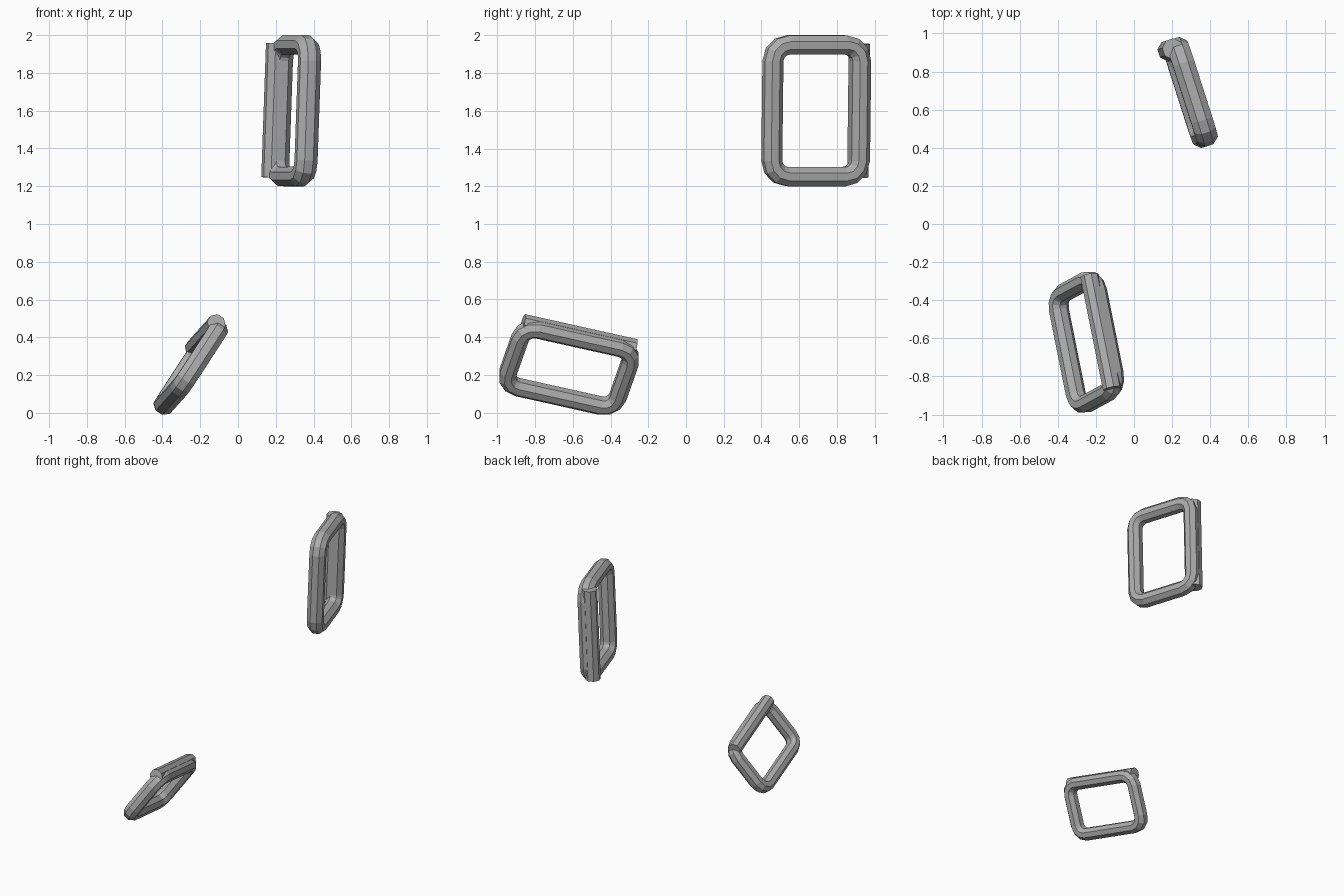
import bpy, bmesh
from math import cos, sin, pi
from mathutils import Vector, Matrix

cube = bpy.data.objects.get("Cube")
if cube:
    bpy.data.objects.remove(cube)

metal = bpy.data.materials.new("grey_metal")
metal.use_nodes = True
GREY = (0.42, 0.42, 0.42, 1)
metal.diffuse_color = GREY
metal.node_tree.nodes["Principled BSDF"].inputs["Base Color"].default_value = GREY


def octagon(width, depth):
    """Eight points with flat faces on all four sides."""
    k = 0.5 / cos(pi / 8)
    angles = [pi / 8 + i * pi / 4 for i in range(8)]
    return [(width * k * cos(a), depth * k * sin(a)) for a in angles]


def finish(name, bm, frame):
    bmesh.ops.recalc_face_normals(bm, faces=bm.faces)
    mesh = bpy.data.meshes.new(name)
    bm.to_mesh(mesh)
    bm.free()
    mesh.materials.append(metal)
    obj = bpy.data.objects.new(name, mesh)
    obj.matrix_world = frame
    bpy.context.collection.objects.link(obj)


def bridge(bm, a, b):
    for i in range(len(a)):
        j = (i + 1) % len(a)
        bm.faces.new((a[i], a[j], b[j], b[i]))


def ring(name, frame, half_x, half_y, width, depth, radius, steps=3):
    """Rounded rectangular loop swept with an octagonal section."""
    bm = bmesh.new()
    px, py = half_x - width / 2 - radius, half_y - width / 2 - radius
    loops = []
    for c, (sx, sy) in enumerate([(1, 1), (-1, 1), (-1, -1), (1, -1)]):
        for s in range(steps + 1):
            a = (c + s / steps) * pi / 2
            loops.append([bm.verts.new((sx * px + (radius + r) * cos(a),
                                        sy * py + (radius + r) * sin(a), z))
                          for r, z in octagon(width, depth)])
    for i, loop in enumerate(loops):
        bridge(bm, loop, loops[(i + 1) % len(loops)])
    finish(name, bm, frame)


def bar(name, frame, x, z, length, size):
    """Straight octagonal pin lying along the long side of a ring."""
    bm = bmesh.new()
    ends = [[bm.verts.new((x + u, y, z + w)) for u, w in octagon(size, size)]
            for y in (-length / 2, length / 2)]
    bridge(bm, *ends)
    for end in ends:
        bm.faces.new(end)
    finish(name, bm, frame)


def make_frame(centre, side, along):
    y = Vector(along).normalized()
    x = Vector(side)
    x = (x - y * x.dot(y)).normalized()
    rot = Matrix((x, y, x.cross(y))).transposed().to_4x4()
    return Matrix.Translation(centre) @ rot


# Upper upright loop and its pin
upper = make_frame((0.295, 0.69, 1.6), (-0.305, 0.952, 0), (0.035, 0.012, 1))
ring("upper_ring", upper, 0.295, 0.4, 0.102, 0.115, 0.085)
bar("upper_pin", upper, 0.245, -0.03, 0.71, 0.104)

# Lower tilted loop and its pin
lower = make_frame((-0.25, -0.62, 0.24), (0.65, 0.35, 1), (0.2, -1, 0.223))
ring("lower_ring", lower, 0.235, 0.349, 0.09, 0.102, 0.075)
bar("lower_pin", lower, 0.19, -0.028, 0.62, 0.092)
